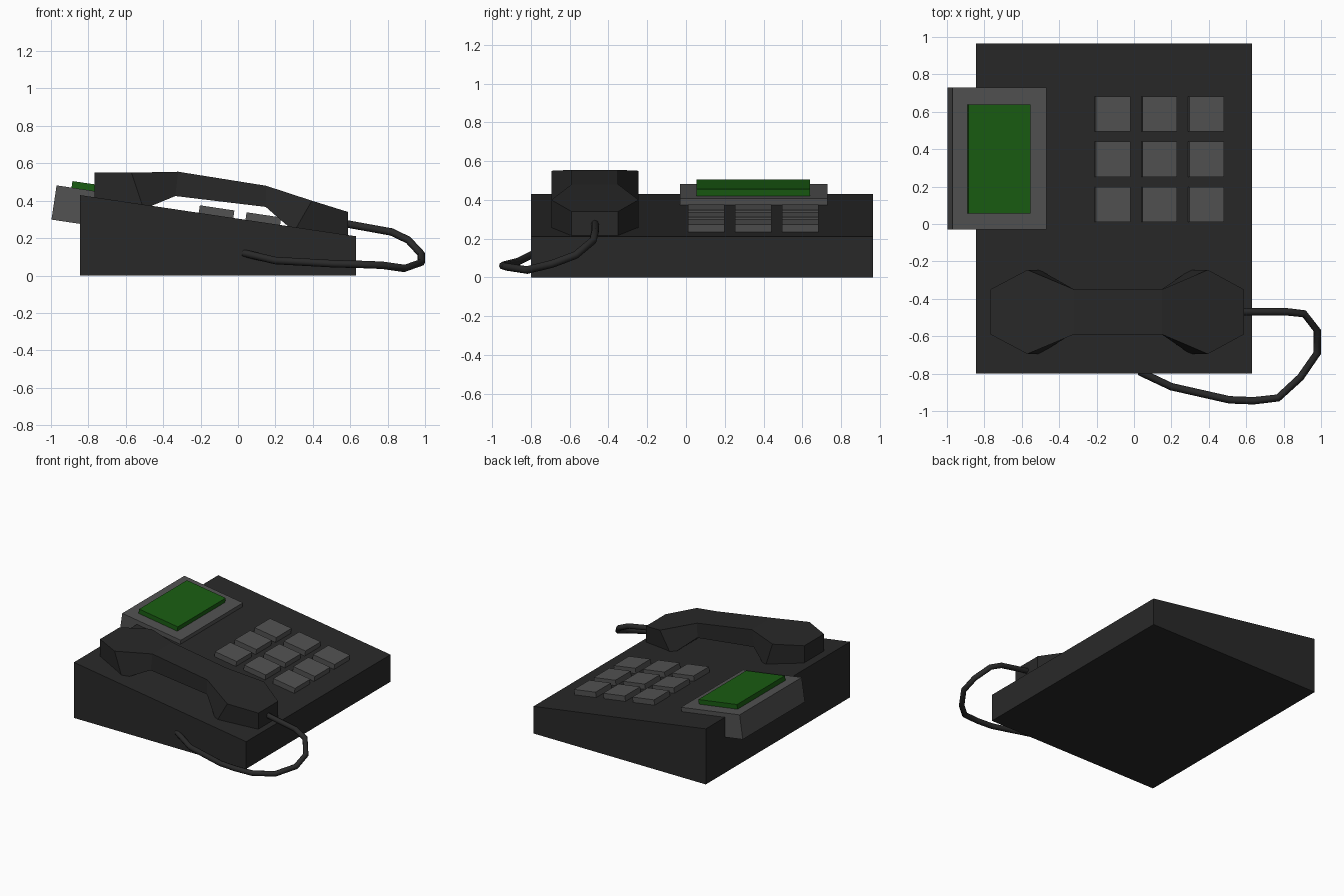
import bpy, math
from mathutils import Matrix, Vector

if "Cube" in bpy.data.objects:
    bpy.data.objects.remove(bpy.data.objects["Cube"])

SLOPE = math.atan2(0.22, 1.475)
TILT = Matrix.Rotation(SLOPE, 4, 'Y')


def material(name, r, g, b):
    m = bpy.data.materials.new(name)
    m.diffuse_color = (r, g, b, 1)
    m.use_nodes = True
    m.node_tree.nodes["Principled BSDF"].inputs["Base Color"].default_value = m.diffuse_color
    return m


black = material("black_plastic", 0.022, 0.022, 0.022)
grey = material("grey_plastic", 0.085, 0.085, 0.085)
green = material("green_display", 0.01, 0.11, 0.006)


def mesh(name, verts, faces, mat):
    me = bpy.data.meshes.new(name)
    me.from_pydata(verts, [], faces)
    me.materials.append(mat)
    ob = bpy.data.objects.new(name, me)
    bpy.context.collection.objects.link(ob)
    return ob


def loft(name, rings, mat):
    """Skin a row of four-sided rings and cap both ends."""
    verts = [v for ring in rings for v in ring]
    faces = [(3, 2, 1, 0)]
    for i in range(len(rings) - 1):
        a, b = 4 * i, 4 * i + 4
        faces += [(a + k, a + (k + 1) % 4, b + (k + 1) % 4, b + k) for k in range(4)]
    n = len(verts)
    faces.append((n - 4, n - 3, n - 2, n - 1))
    return mesh(name, verts, faces, mat)


def tilted_box(name, x, z, y0, y1, length, depth, mat):
    """Box along the sloping top; (x, z) is its upper left edge."""
    def ring(u):
        return [Vector((x, 0, z)) + TILT @ Vector((u, 0, w)) + Vector((0, y, 0))
                for y, w in ((y0, 0), (y0, -depth), (y1, -depth), (y1, 0))]
    return loft(name, [ring(0), ring(length)], mat)


# Wedge-shaped body
loft("body", [[(x, -0.80, h), (x, -0.80, 0), (x, 0.965, 0), (x, 0.965, h)]
              for x, h in ((-0.845, 0.43), (0.63, 0.21))], black)

# Display housing and display
tilted_box("display_housing", -0.97, 0.482, -0.03, 0.73, 0.507, 0.185, grey)
tilted_box("display", -0.885, 0.505, 0.055, 0.64, 0.335, 0.05, green)

# Nine keys in a grid
for col in range(3):
    for row in range(3):
        x, y = -0.204 + 0.25 * col, 0.01 + 0.2425 * row
        surface = 0.43 - (x + 0.845) * math.tan(SLOPE)
        tilted_box(f"key_{row}_{col}", x, surface + 0.041, y, y + 0.188, 0.187, 0.06, grey)

# Handset sections: top x, top z, bottom x, bottom z, half width
sections = [(-0.768, 0.55, -0.768, 0.38, 0.12),
            (-0.57, 0.55, -0.505, 0.355, 0.225),
            (-0.32, 0.555, -0.335, 0.425, 0.12),
            (0.15, 0.48, 0.148, 0.367, 0.12),
            (0.395, 0.40, 0.30, 0.235, 0.225),
            (0.588, 0.34, 0.588, 0.20, 0.12)]
loft("handset", [[(tx, -0.47 - w, tz), (bx, -0.47 - w, bz), (bx, -0.47 + w, bz), (tx, -0.47 + w, tz)]
                 for tx, tz, bx, bz, w in sections], black)

# Cord from the handset to the front of the body
path = [(0.56, -0.47, 0.28), (0.82, -0.47, 0.233), (0.91, -0.48, 0.19),
        (0.98, -0.57, 0.115), (0.98, -0.69, 0.07), (0.89, -0.82, 0.038),
        (0.77, -0.93, 0.055), (0.64, -0.945, 0.06), (0.51, -0.94, 0.063),
        (0.20, -0.87, 0.08), (0.03, -0.79, 0.12)]
cu = bpy.data.curves.new("cord", 'CURVE')
cu.dimensions = '3D'
cu.bevel_depth = 0.02
cu.bevel_resolution = 2
cu.use_fill_caps = True
sp = cu.splines.new('POLY')
sp.points.add(len(path) - 1)
for p, co in zip(sp.points, path):
    p.co = (*co, 1)
cu.materials.append(black)
cord = bpy.data.objects.new("cord", cu)
bpy.context.collection.objects.link(cord)
bpy.context.view_layer.objects.active = cord
cord.select_set(True)
bpy.ops.object.convert(target='MESH')
